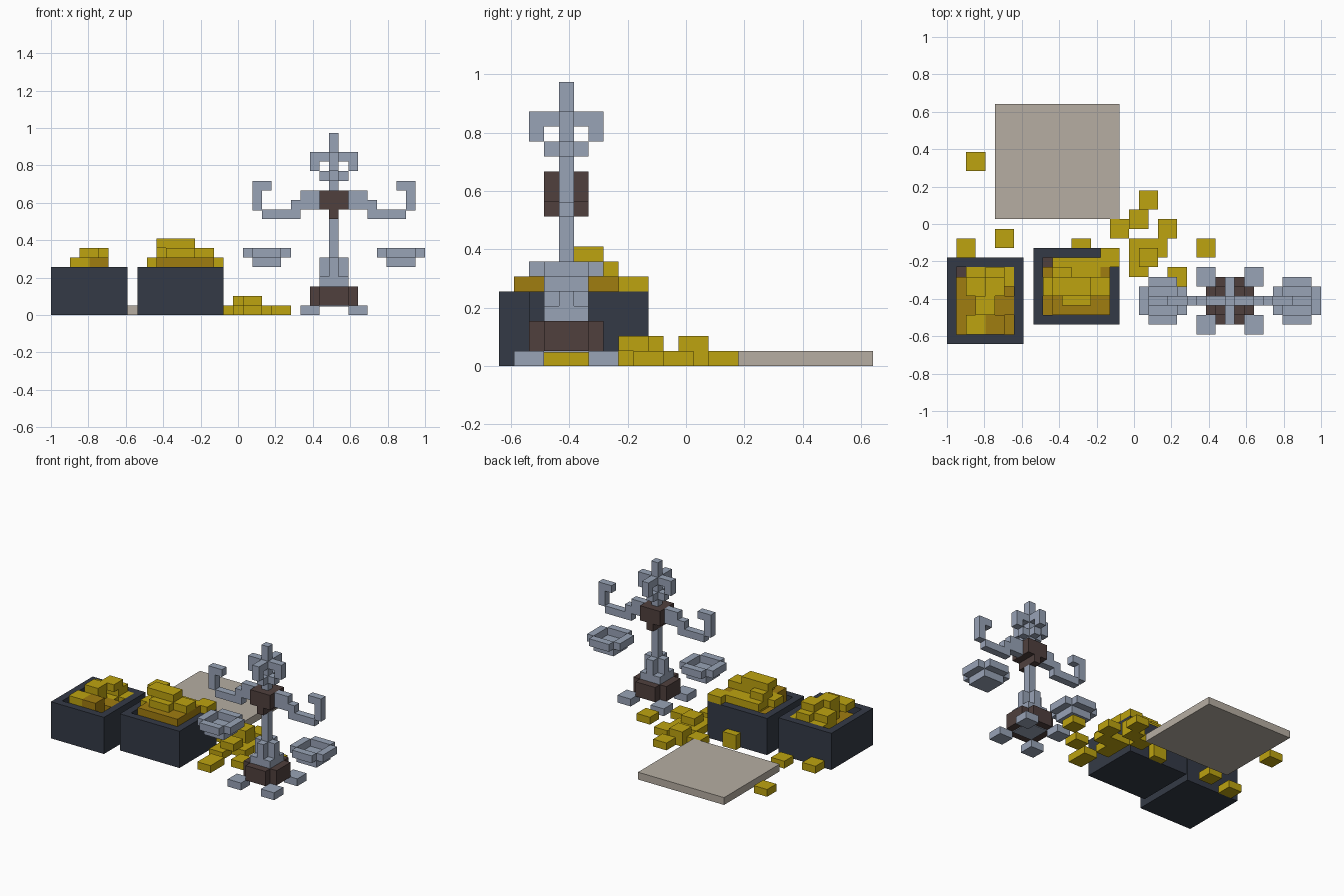
import bpy
import bmesh

if "Cube" in bpy.data.objects:
    bpy.data.objects.remove(bpy.data.objects["Cube"], do_unlink=True)

U = 2 / 39            # block size
CX, CY = 19.5, 12.5   # grid centre
AXIS = 59             # twice the centre column of the balance
MID = 4               # depth row of the balance post


def material(name, rgb):
    m = bpy.data.materials.new(name)
    m.use_nodes = True
    col = (*rgb, 1)
    m.diffuse_color = col
    node = m.node_tree.nodes["Principled BSDF"]
    node.inputs["Base Color"].default_value = col
    node.inputs["Roughness"].default_value = 0.8
    return m


SLATE = material("dark slate", (.034, .042, .061))
GOLD = material("gold", (.508, .366, .005))
OLD_GOLD = material("dark gold", (.352, .205, .005))
STEEL = material("steel", (.314, .366, .468))
BROWN = material("brown", (.08, .051, .048))
STONE = material("pale stone", (.468, .423, .361))


def blocks(name, mat, boxes):
    """One object from boxes given as (x0, x1, y0, y1, z0, z1) in grid units."""
    bm = bmesh.new()
    for x0, x1, y0, y1, z0, z1 in boxes:
        made = bmesh.ops.create_cube(bm, size=1)["verts"]
        for v in made:
            v.co.x = ((x1 if v.co.x > 0 else x0) - CX) * U
            v.co.y = ((y1 if v.co.y > 0 else y0) - CY) * U
            v.co.z = (z1 if v.co.z > 0 else z0) * U
    me = bpy.data.meshes.new(name)
    bm.to_mesh(me)
    bm.free()
    me.materials.append(mat)
    ob = bpy.data.objects.new(name, me)
    bpy.context.scene.collection.objects.link(ob)
    return ob


def mirror(boxes):
    return [(AXIS - b[1], AXIS - b[0], *b[2:]) for b in boxes]


def cross(r, z0, z1):
    """Two thin bars crossing at the balance post."""
    return [(29 - r, 30 + r, MID, MID + 1, z0, z1),
            (29, 30, MID - r, MID + 1 + r, z0, z1)]


def coins(z, corners):
    """Two by two coins lying at height z."""
    return [(x, x + 2, y, y + 2, z, z + 1) for x, y in corners]


def crate(name, x0, x1, y0, y1, h=5):
    blocks(name, SLATE, [
        (x0, x1, y0, y1, 0, 1),
        (x0, x1, y0, y0 + 1, 1, h), (x0, x1, y1 - 1, y1, 1, h),
        (x0, x0 + 1, y0 + 1, y1 - 1, 1, h), (x1 - 1, x1, y0 + 1, y1 - 1, 1, h)])
    # brown lining seen in the corner, and the coin filling around it
    blocks(name + "_lining", BROWN, [(x0 + 1, x0 + 2, y1 - 2, y1 - 1, 1, 3)])
    blocks(name + "_filling", OLD_GOLD, [
        (x0 + 1, x1 - 1, y0 + 1, y1 - 2, 1, 4),
        (x0 + 2, x1 - 1, y1 - 2, y1 - 1, 1, 4)])


# Floor slab
blocks("slab", STONE, [(5, 18, 13, 25, 0, 1)])

# Crates with their treasure
crate("outer_crate", 0, 8, 0, 9)
blocks("outer_heap", GOLD, coins(5, [(2, 1), (2, 5), (4, 6)])
       + coins(6, [(3, 3), (4, 5)])
       + [(3, 5, 3, 5, 4, 6), (2, 6, 5, 8, 4, 5), (6, 7, 6, 8, 4, 5)])
blocks("outer_heap_dark", OLD_GOLD, coins(5, [(4, 1)]) + [(5, 7, 3, 5, 4, 5), (4, 6, 1, 3, 4, 5)])

crate("inner_crate", 9, 18, 2, 10)
blocks("inner_heap", GOLD, coins(5, [(10, 5), (11, 7), (16, 8)])
       + [(12, 16, 5, 7, 4, 6), (13, 16, 7, 9, 4, 6)]
       + coins(6, [(11, 6), (15, 5)]) + [(12, 15, 4, 7, 6, 7)]
       + coins(7, [(11, 5), (13, 5)]))
blocks("inner_heap_dark", OLD_GOLD, [(11, 16, 3, 5, 4, 6), (16, 17, 3, 8, 4, 6)])

# Coins on the ground
blocks("loose_coins", GOLD, coins(0, [
    (2, 18), (1, 9), (5, 10), (26, 9), (23, 6)])
    + [(13, 15, 10, 11, 0, 2), (20, 22, 3, 6, 0, 1)])
blocks("coin_pile", GOLD, coins(0, [
    (17, 11), (20, 14), (19, 12), (22, 11), (21, 9), (19, 7), (19, 9)])
    + coins(1, [(19, 12), (20, 8)]))

# Balance: feet, base, pedestal and post
blocks("feet", STEEL, coins(0, [(x, y) for x in (26, 31) for y in (1, 6)]))
blocks("base", BROWN, [(27, 32, 3, 6, 1, 3), (28, 31, 2, 7, 1, 3)])
blocks("pedestal", STEEL, [(28, 31, 3, 6, .9, 4)] + cross(1, 4, 6))
blocks("post", STEEL, [(29, 30, MID, MID + 1, 6, 10)])
blocks("hub", BROWN, [(28, 31, 3, 6, 11, 13), (29, 30, 3, 6, 10, 11)])

# Crown: a stem with four hooked petals
petals = [(27, 28, 4, 5, 15, 16), (31, 32, 4, 5, 15, 16),
          (29, 30, 2, 3, 15, 16), (29, 30, 6, 7, 15, 16)]
blocks("crown", STEEL, [(29, 30, 4, 5, 13, 19)] + cross(1, 14, 15)
       + cross(2, 16, 17) + petals)

# Curled arms
arm = [(x0, x1, MID, MID + 1, z0, z1) for x0, x1, z0, z1 in (
    (26, 28, 11, 13), (25, 26, 10, 12), (22, 25, 10, 11),
    (21, 22, 11, 14), (22, 23, 13, 14))]
arm.append((22, 23, MID, MID + 1, 10, 11.5 - .5))
arm.append((21.5 + .5, 26, MID, MID + 1, 10, 11))
arm.append((21, 23, MID, MID + 1, 10.9, 11))
blocks("right_arm", STEEL, arm)
blocks("left_arm", STEEL, mirror(arm))

# Hollow pans
pan = [(21, 24, 3, 6, 5, 6), (20, 21, 3, 6, 6, 7), (24, 25, 3, 6, 6, 7),
       (21, 24, 2, 3, 6, 7), (21, 24, 6, 7, 6, 7)]
blocks("right_pan", STEEL, pan)
blocks("left_pan", STEEL, mirror(pan))
